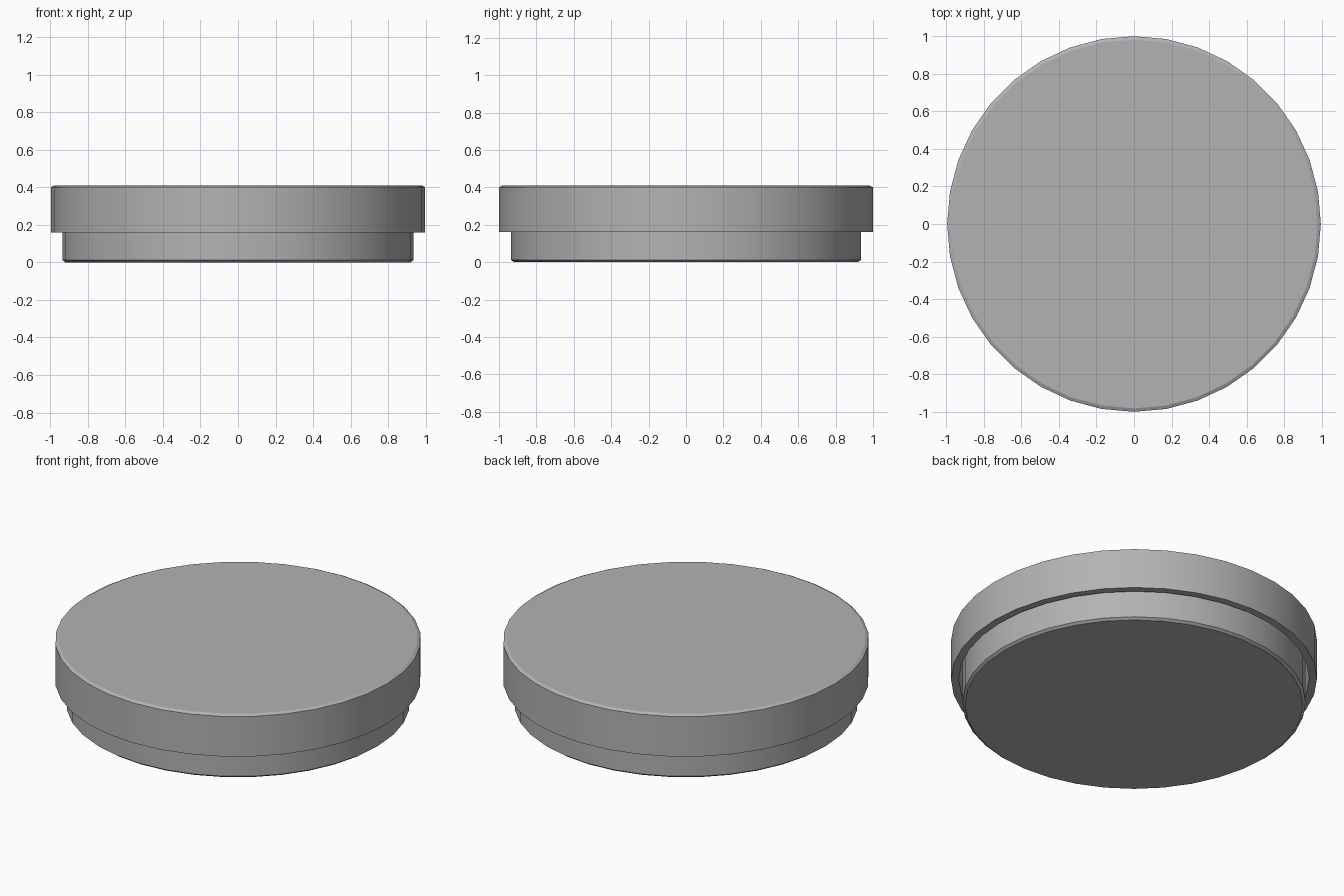
import bpy, bmesh, math

if "Cube" in bpy.data.objects:
    bpy.data.objects.remove(bpy.data.objects["Cube"])

SIDES = 36

# Darker grey shared by both parts
grey = bpy.data.materials.new("dark_grey")
grey.diffuse_color = (0.45, 0.45, 0.45, 1)
grey.use_nodes = True
grey.node_tree.nodes["Principled BSDF"].inputs["Base Color"].default_value = grey.diffuse_color


def lathe(name, profile, sx=1.0):
    """Revolve an (r, z) profile and close both ends with flat discs."""
    bm = bmesh.new()
    rings = [[bm.verts.new((r * sx * math.cos(2 * math.pi * i / SIDES),
                            r * math.sin(2 * math.pi * i / SIDES), z))
              for i in range(SIDES)] for r, z in profile]
    for a, b in zip(rings, rings[1:]):
        for i in range(SIDES):
            j = (i + 1) % SIDES
            bm.faces.new((a[i], a[j], b[j], b[i]))
    bm.faces.new(rings[0])
    bm.faces.new(rings[-1])
    bmesh.ops.recalc_face_normals(bm, faces=bm.faces)
    mesh = bpy.data.meshes.new(name)
    bm.to_mesh(mesh)
    bm.free()
    mesh.materials.append(grey)
    obj = bpy.data.objects.new(name, mesh)
    bpy.context.collection.objects.link(obj)
    bpy.ops.object.select_all(action='DESELECT')
    obj.select_set(True)
    bpy.context.view_layer.objects.active = obj
    bpy.ops.object.shade_smooth_by_angle(angle=math.radians(25))
    return obj


# Shallow dish: chamfered base, thin wall, open top hidden under the lid
lathe("dish", [(0.92, 0), (0.935, 0.012), (0.935, 0.36),
               (0.895, 0.36), (0.895, 0.04)])

# Lid: cap with a softly bevelled rim and a thin skirt hanging around the dish
lathe("lid", [(0.982, 0.41), (1.0, 0.401), (1.0, 0.16),
              (0.957, 0.16), (0.957, 0.37)], sx=0.995)
